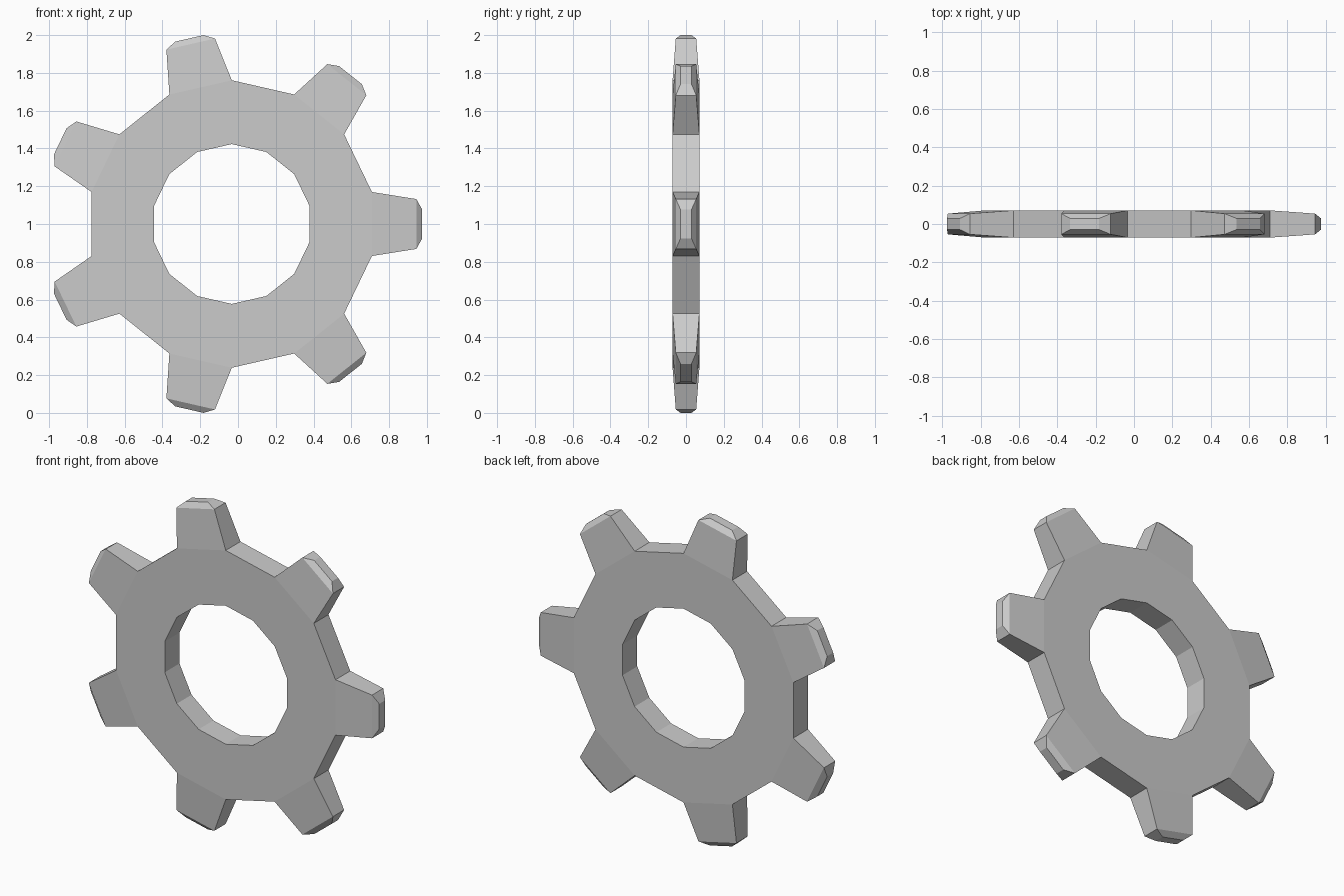
import bpy, bmesh
from math import sin, cos, pi

if "Cube" in bpy.data.objects:
    bpy.data.objects.remove(bpy.data.objects["Cube"])

TEETH = 7
N = TEETH * 2
HOLE_R, ROOT_R, HALF_Y = 0.423, 0.761, 0.071
CX, CZ = -0.033, 1.0
# tooth sections past the root: (radial distance, half width, half thickness)
SECTIONS = [(0.977, 0.132, 0.054), (1.008, 0.077, 0.029)]

bm = bmesh.new()


def vert(radial, side, y, angle):
    """Point given in the frame of a spoke turned by angle in the xz plane."""
    x = radial * cos(angle) - side * sin(angle)
    z = radial * sin(angle) + side * cos(angle)
    return bm.verts.new((x + CX, y, z + CZ))


# Ring: four loops (front/back, hole/root) with corners at tooth edges
def loop(r, y):
    return [vert(r, 0, y, (2 * i - 1) * pi / N) for i in range(N)]


hole_f, root_f = loop(HOLE_R, -HALF_Y), loop(ROOT_R, -HALF_Y)
hole_b, root_b = loop(HOLE_R, HALF_Y), loop(ROOT_R, HALF_Y)

for i in range(N):
    j = (i + 1) % N
    bm.faces.new((hole_f[i], hole_f[j], root_f[j], root_f[i]))
    bm.faces.new((hole_b[i], root_b[i], root_b[j], hole_b[j]))
    bm.faces.new((hole_f[i], hole_b[i], hole_b[j], hole_f[j]))
    if i % 2:
        # Valley between two teeth
        bm.faces.new((root_f[i], root_f[j], root_b[j], root_b[i]))
    else:
        # Tapered tooth with a bevelled tip
        a = i * 2 * pi / N
        prev = [root_f[i], root_f[j], root_b[j], root_b[i]]
        for rad, w, t in SECTIONS:
            cur = [vert(rad, s * w, y * t, a)
                   for s, y in ((-1, -1), (1, -1), (1, 1), (-1, 1))]
            for k in range(4):
                m = (k + 1) % 4
                bm.faces.new((prev[k], prev[m], cur[m], cur[k]))
            prev = cur
        bm.faces.new(prev)

bmesh.ops.recalc_face_normals(bm, faces=bm.faces)
mesh = bpy.data.meshes.new("gear")
bm.to_mesh(mesh)
bm.free()
bpy.context.collection.objects.link(bpy.data.objects.new("gear", mesh))
